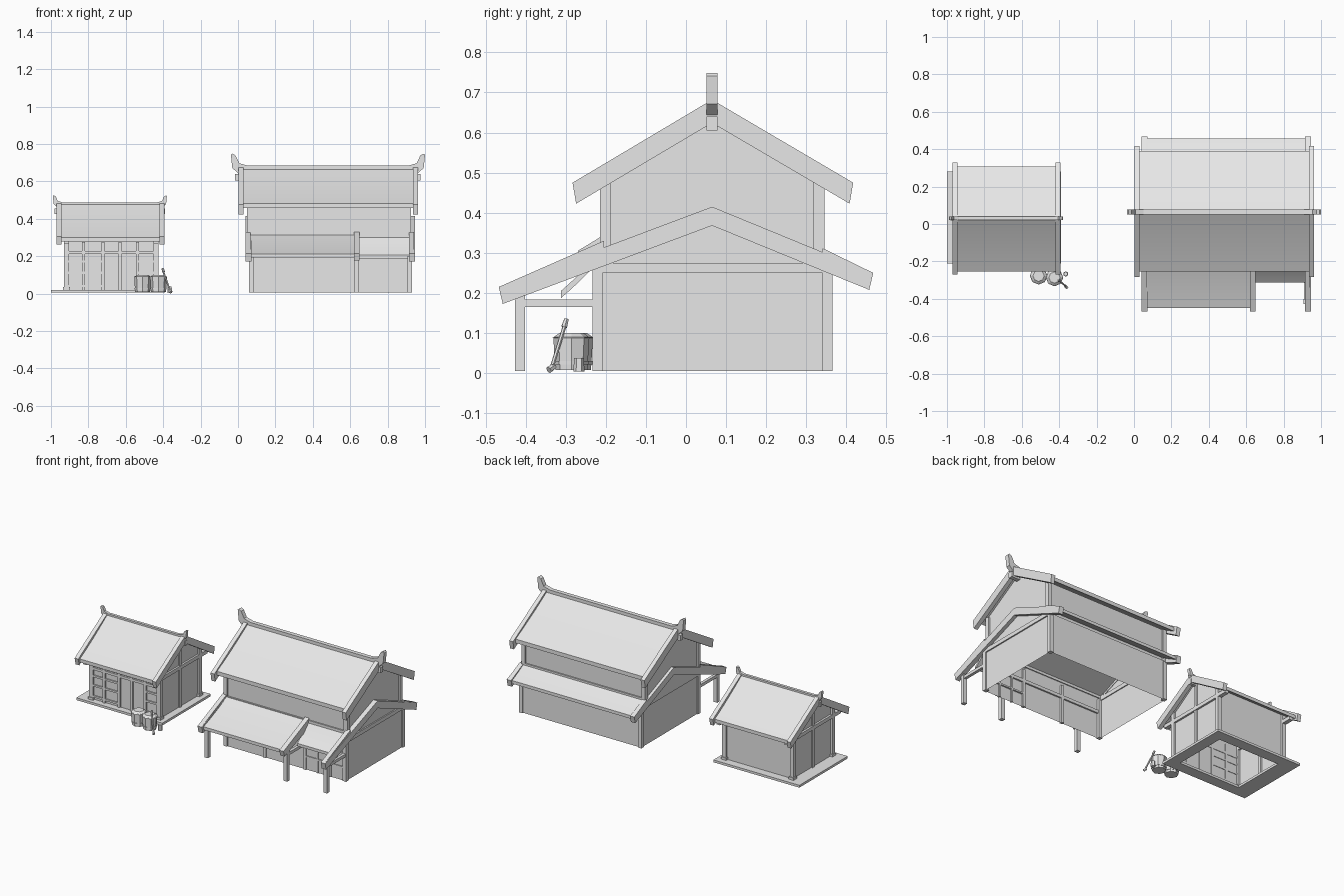
import bpy, bmesh, math
from mathutils import Vector

cube = bpy.data.objects.get("Cube")
if cube:
    bpy.data.objects.remove(cube)

grey = bpy.data.materials.new("plain_grey")
grey.use_nodes = True
grey.diffuse_color = (0.8, 0.8, 0.8, 1)
grey.node_tree.nodes["Principled BSDF"].inputs["Base Color"].default_value = (0.8, 0.8, 0.8, 1)


def finish(name, bm, smooth=False):
    bmesh.ops.recalc_face_normals(bm, faces=bm.faces)
    mesh = bpy.data.meshes.new(name)
    bm.to_mesh(mesh)
    bm.free()
    mesh.materials.append(grey)
    ob = bpy.data.objects.new(name, mesh)
    bpy.context.collection.objects.link(ob)
    if smooth:
        bpy.ops.object.select_all(action='DESELECT')
        ob.select_set(True)
        bpy.context.view_layer.objects.active = ob
        bpy.ops.object.shade_smooth_by_angle(angle=math.radians(30))
    return ob


def prism(name, pts, a, b, axis='x', open_bottom=False, smooth=False):
    """Extrude a profile from a to b: (y, z) points along x, or (x, z) points along y."""
    bm = bmesh.new()
    put = (lambda p, t: (t, p[0], p[1])) if axis == 'x' else (lambda p, t: (p[0], t, p[1]))
    ends = [[bm.verts.new(put(p, t)) for p in pts] for t in (a, b)]
    for ring in ends:
        bm.faces.new(ring)
    n = len(pts)
    for i in range(n):
        j = (i + 1) % n
        bm.faces.new((ends[0][i], ends[0][j], ends[1][j], ends[1][i]))
    bmesh.ops.recalc_face_normals(bm, faces=bm.faces)
    if open_bottom:
        bm.faces.ensure_lookup_table()
        bmesh.ops.delete(bm, geom=[f for f in bm.faces if f.normal.z < -0.9], context='FACES')
    return finish(name, bm, smooth)


def box(name, x0, x1, y0, y1, z0, z1):
    return prism(name, [(y0, z0), (y1, z0), (y1, z1), (y0, z1)], x0, x1)


def rod(name, p, q, r0, r1, sides=8):
    p, q = Vector(p), Vector(q)
    bm = bmesh.new()
    bmesh.ops.create_cone(bm, cap_ends=True, segments=sides, radius1=r0, radius2=r1, depth=(q - p).length)
    bmesh.ops.transform(bm, matrix=(q - p).to_track_quat('Z', 'Y').to_matrix().to_4x4(), verts=bm.verts)
    bmesh.ops.translate(bm, vec=(p + q) / 2, verts=bm.verts)
    return finish(name, bm)


def slope(name, top, eave, x0, x1, thick=0.025, sag=0.006):
    """Gently sagging roof slab between a top and an eave (y, z) point."""
    steps = 6
    line = []
    for i in range(steps + 1):
        t = i / steps
        line.append((top[0] + (eave[0] - top[0]) * t,
                     top[1] + (eave[1] - top[1]) * t - sag * 4 * t * (1 - t)))
    prism(name, line + [(y, z - thick) for y, z in reversed(line)], x0, x1, smooth=True)


def barge(name, apex, front, back, x0, x1, deep, tuck=0.01):
    """Chevron gable board with square-cut lower ends."""
    prism(name, [front, apex, back, (back[0] - tuck, back[1] - deep * 0.9),
                 (apex[0], apex[1] - deep), (front[0] + tuck, front[1] - deep * 0.9)], x0, x1)


def ridge(name, x0, x1, y, half, z0, z1, tip, run):
    """Ridge beam with upturned, flared ends."""
    rise = tip - z1
    left = [(x0 + run * 1.2, z0), (x0 + run * 0.9, z0), (x0 + run * 0.15, z1 - rise * 0.2), (x0, tip - rise * 0.1),
            (x0 + run * 0.15, tip), (x0 + run * 0.5, tip - rise * 0.15),
            (x0 + run * 0.9, z1 + rise * 0.2), (x0 + run * 1.8, z1)]
    right = [(x0 + x1 - x, z) for x, z in reversed(left)]
    prism(name, left + right, y - half, y + half, axis='y')


# Large house: lower storey
RY = 0.065
prism("lower_walls", [(-0.225, 0.005), (0.357, 0.005), (0.357, 0.26), (RY, 0.39), (-0.225, 0.27)],
      0.068, 0.922, open_bottom=True)
for x in (0.06, 0.905):
    for y, top in ((-0.233, 0.26), (0.34, 0.25)):
        box("lower_corner_post", x, x + 0.025, y, y + 0.025, 0.005, top)
for x in (0.06, 0.916):
    box("lower_gable_beam", x, x + 0.014, -0.233, 0.365, 0.25, 0.275)
for x in (0.34, 0.625):
    box("front_wall_post", x, x + 0.02, -0.233, -0.215, 0.005, 0.25)
box("front_wall_rail", 0.07, 0.92, -0.231, -0.215, 0.165, 0.185)
for x in (0.72, 0.81):
    box("side_window_bar", x, x + 0.01, -0.231, -0.215, 0.005, 0.17)
box("side_window_rail", 0.64, 0.91, -0.231, -0.215, 0.085, 0.095)

# Large house: upper storey
prism("upper_walls", [(-0.207, 0.26), (0.337, 0.26), (0.337, 0.475), (RY, 0.64), (-0.207, 0.475)],
      0.058, 0.915, open_bottom=True)
for x in (0.048, 0.9):
    for y in (-0.215, 0.318):
        box("upper_corner_post", x, x + 0.026, y, y + 0.027, 0.27, 0.475)
for y in (-0.215, 0.329):
    box("upper_sill", 0.05, 0.924, y, y + 0.016, 0.29, 0.318)

# Large house: upper roof
slope("upper_roof_front", (RY, 0.672), (-0.255, 0.482), 0.025, 0.94)
slope("upper_roof_back", (RY, 0.672), (0.39, 0.482), 0.025, 0.94)
for x in (0.003, 0.935):
    barge("upper_barge_board", (RY, 0.682), (-0.283, 0.475), (0.417, 0.475), x, x + 0.027, 0.058, 0.009)
ridge("upper_ridge", -0.038, 1.0, RY, 0.0135, 0.638, 0.684, 0.748, 0.05)
box("upper_ridge_purlin", -0.015, 0.975, RY - 0.0135, RY + 0.0135, 0.605, 0.64)

# Large house: lower roofs and porch
slope("porch_roof", (-0.205, 0.318), (-0.45, 0.212), 0.06, 0.63, 0.02, 0.004)
slope("side_eave_roof", (-0.205, 0.312), (-0.312, 0.205), 0.64, 0.92, 0.018, 0.004)
slope("back_eave_roof", (0.33, 0.315), (0.456, 0.247), 0.06, 0.92, 0.02, 0.003)
for x in (0.04, 0.914):
    barge("lower_barge_board", (RY, 0.415), (-0.467, 0.215), (0.467, 0.25), x, x + 0.031, 0.047)
prism("middle_barge_board", [(-0.467, 0.215), (-0.205, 0.33), (-0.205, 0.272), (-0.457, 0.178)], 0.62, 0.65)
for x in (0.04, 0.914):
    prism("barge_cap", [(-0.467, 0.215), (-0.205, 0.33), (-0.205, 0.3)], x, x + 0.028)
    prism("barge_cap", [(0.467, 0.25), (0.34, 0.312), (0.34, 0.29)], x, x + 0.028)
for x in (0.06, 0.623, 0.905):
    box("porch_post", x, x + 0.025, -0.427, -0.402, 0.005, 0.2)
    box("porch_tie_beam", x + 0.003, x + 0.022, -0.41, -0.225, 0.165, 0.184)

# Small house: base frame and walls
SY = 0.03
for y0, y1 in ((-0.21, -0.14), (0.21, 0.28)):
    box("base_frame_long", -1.0, -0.39, y0, y1, 0.005, 0.02)
for x0, x1 in ((-1.0, -0.895), (-0.46, -0.39)):
    box("base_frame_short", x0, x1, -0.14, 0.21, 0.005, 0.02)
prism("small_walls", [(-0.168, 0.018), (0.228, 0.018), (0.228, 0.335), (SY, 0.455), (-0.168, 0.335)],
      -0.917, -0.437, open_bottom=True)
for x in (-0.93, -0.451):
    for y in (-0.18, 0.214):
        box("small_corner_post", x, x + 0.026, y, y + 0.026, 0.02, 0.335)
        box("post_foot", x - 0.005, x + 0.031, y - 0.005, y + 0.031, 0.02, 0.035)
    box("small_gable_beam", x, x + 0.026, -0.24, 0.3, 0.265, 0.288)
    box("small_gable_post", x + 0.004, x + 0.022, SY - 0.01, SY + 0.01, 0.02, 0.45)

# Small house: front lattice
for x in (-0.835, -0.73, -0.64, -0.545):
    box("front_lattice_post", x, x + 0.016, -0.178, -0.165, 0.02, 0.275)
box("front_lintel", -0.92, -0.43, -0.178, -0.165, 0.212, 0.228)
for x0, x1 in ((-0.92, -0.725), (-0.54, -0.43)):
    for z in (0.035, 0.105, 0.165):
        box("front_lattice_rail", x0, x1, -0.176, -0.165, z, z + 0.012)

# Small house: roof
slope("small_roof_front", (SY, 0.482), (-0.253, 0.3), -0.95, -0.41, 0.022)
slope("small_roof_back", (SY, 0.482), (0.308, 0.3), -0.95, -0.41, 0.022)
for x in (-0.97, -0.42):
    barge("small_barge_board", (SY, 0.488), (-0.27, 0.305), (0.328, 0.305), x, x + 0.026, 0.048)
ridge("small_ridge", -0.99, -0.38, SY, 0.009, 0.455, 0.487, 0.525, 0.03)
box("small_ridge_purlin", -0.98, -0.39, SY - 0.01, SY + 0.01, 0.425, 0.456)

# Barrels and tools
for x, y in ((-0.51, -0.277), (-0.425, -0.286)):
    rod("barrel", (x, y, 0.008), (x, y, 0.09), 0.04, 0.045)
    rod("barrel_lid", (x, y, 0.088), (x, y, 0.1), 0.047, 0.03)
    rod("barrel_hoop", (x, y, 0.022), (x, y, 0.03), 0.044, 0.044)
rod("ladle_handle", (-0.365, -0.333, 0.02), (-0.4, -0.302, 0.12), 0.005, 0.005, 6)
rod("ladle_tip", (-0.398, -0.304, 0.115), (-0.403, -0.298, 0.135), 0.008, 0.006, 6)
rod("ladle_head", (-0.358, -0.342, 0.008), (-0.37, -0.328, 0.018), 0.009, 0.007, 6)
rod("small_cup", (-0.365, -0.267, 0.004), (-0.365, -0.267, 0.038), 0.014, 0.012, 6)
